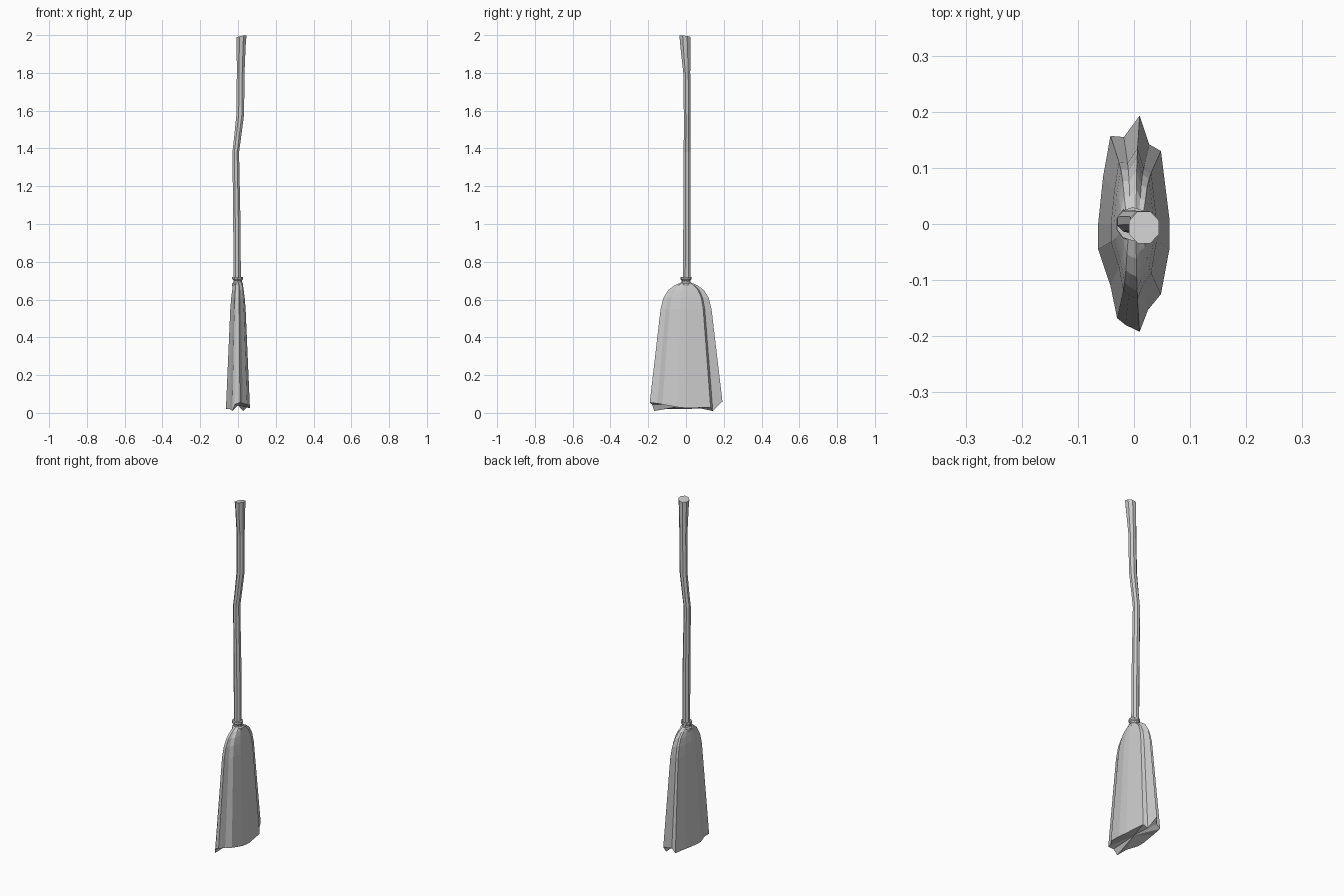
import bpy, bmesh
from math import cos, sin, pi

cube = bpy.data.objects.get("Cube")
if cube:
    bpy.data.objects.remove(cube)

grey = bpy.data.materials.new("plain grey")
grey.use_nodes = True
colour = (0.6, 0.6, 0.6, 1)
grey.diffuse_color = colour
grey.node_tree.nodes["Principled BSDF"].inputs["Base Color"].default_value = colour


def loft(name, rings, bottom_centre=None):
    """Skin a list of equal-length rings, listed from the bottom up, and cap both ends."""
    bm = bmesh.new()
    loops = [[bm.verts.new(p) for p in ring] for ring in rings]
    n = len(loops[0])
    for low, high in zip(loops, loops[1:]):
        for i in range(n):
            j = (i + 1) % n
            bm.faces.new((low[i], low[j], high[j], high[i]))
    bm.faces.new(loops[-1])
    if bottom_centre:
        hub = bm.verts.new(bottom_centre)
        for i in range(n):
            bm.faces.new((loops[0][(i + 1) % n], loops[0][i], hub))
    else:
        bm.faces.new(loops[0][::-1])
    bmesh.ops.recalc_face_normals(bm, faces=bm.faces)
    mesh = bpy.data.meshes.new(name)
    bm.to_mesh(mesh)
    bm.free()
    mesh.materials.append(grey)
    obj = bpy.data.objects.new(name, mesh)
    bpy.context.collection.objects.link(obj)
    return obj


def circle(x, y, z, rx, ry, sides=8, tilt_x=0, tilt_y=0):
    ring = []
    for i in range(sides):
        a = 2 * pi * (i + 0.5) / sides
        dx, dy = rx * cos(a), ry * sin(a)
        ring.append((x + dx, y + dy, z + tilt_x * dx + tilt_y * dy))
    return ring


# Bristles: ragged, pleated hem that narrows to a rounded shoulder
hem = [(.01, .193, .06), (-.018, .155, .045), (-.042, .157, .025), (-.055, .085, .025),
       (-.064, 0, .02), (-.064, -.045, .02), (-.042, -.11, .02), (-.03, -.168, .01),
       (-.015, -.18, .045), (.01, -.192, .055), (.025, -.153, .05), (.048, -.125, .045),
       (.063, -.045, .03), (.063, .01, .025), (.048, .13, .03), (.027, .142, .01)]
shoulder = [(.55, .64, .70), (.61, .56, .62), (.65, .48, .49),
            (.675, .42, .32), (.69, .34, .14)]
rings = [hem]
for z, sx, sy in shoulder:
    rings.append([(x * sx, y * sy, z) for x, y, _ in hem])
loft("bristles", rings, (0, 0, .04))

# Binding: two flared bands around the neck
bands = [(.64, .021), (.66, .026), (.675, .031), (.685, .031), (.692, .024),
         (.702, .024), (.708, .030), (.72, .030)]
loft("binding", [circle(-.002, 0, z, r, r, 10) for z, r in bands])

# Handle: crooked stick flaring to a tilted end
path = [(-.004, .004, .66, .021, .022), (-.006, .005, 1.0, .021, .021),
        (-.012, .005, 1.38, .019, .020), (-.002, .006, 1.46, .020, .019),
        (.012, .006, 1.58, .022, .019), (.014, .004, 1.8, .022, .020),
        (.017, -.004, 1.95, .026, .029)]
rings = [circle(*p) for p in path]
rings.append(circle(.018, -.006, 1.992, .029, .031, tilt_x=.18, tilt_y=-.12))
loft("handle", rings)
